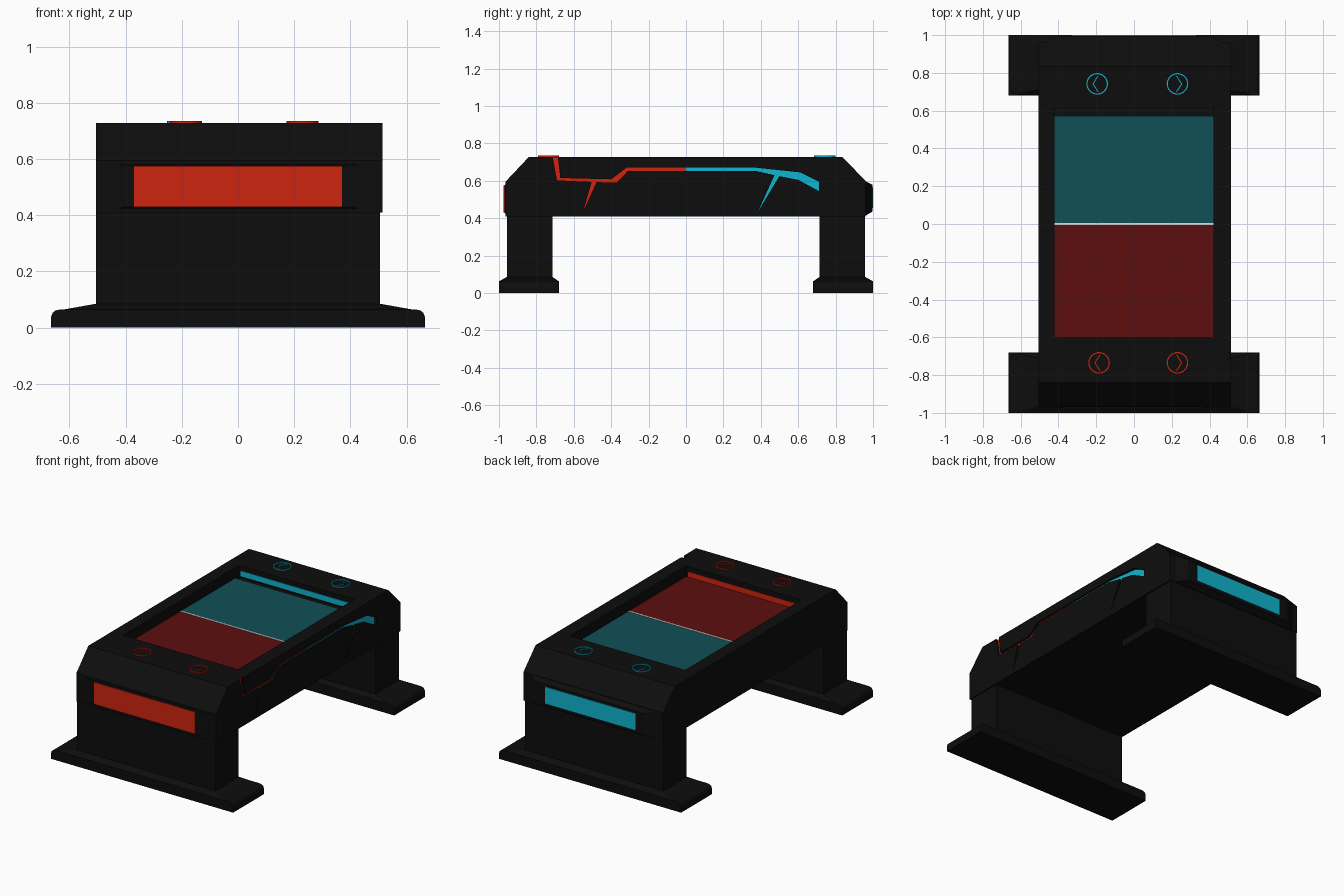
import bpy, bmesh, math
from mathutils import Vector

if "Cube" in bpy.data.objects:
    bpy.data.objects.remove(bpy.data.objects["Cube"])


def material(name, rgb):
    m = bpy.data.materials.new(name)
    m.diffuse_color = (*rgb, 1)
    m.use_nodes = True
    m.node_tree.nodes["Principled BSDF"].inputs["Base Color"].default_value = m.diffuse_color
    return m


BLACK = material("matte black", (0.004, 0.004, 0.004))
RED = material("bright red", (0.62, 0.018, 0.005))
CYAN = material("bright cyan", (0.005, 0.46, 0.62))
DARK_RED = material("dark red", (0.11, 0.0045, 0.0045))
TEAL = material("dark teal", (0.005, 0.08, 0.092))
WHITE = material("white", (0.75, 0.75, 0.75))


def make(name, bm, mat):
    bmesh.ops.recalc_face_normals(bm, faces=bm.faces)
    me = bpy.data.meshes.new(name)
    bm.to_mesh(me)
    bm.free()
    if mat:
        me.materials.append(mat)
    ob = bpy.data.objects.new(name, me)
    bpy.context.collection.objects.link(ob)
    return ob


def prism(name, pts, axis, a, b, mat):
    """Extrude a 2D outline along x, y or z between a and b."""
    place = {"x": lambda p, t: (t, p[0], p[1]),
             "y": lambda p, t: (p[0], t, p[1]),
             "z": lambda p, t: (p[0], p[1], t)}[axis]
    bm = bmesh.new()
    lo = [bm.verts.new(place(p, a)) for p in pts]
    hi = [bm.verts.new(place(p, b)) for p in pts]
    bm.faces.new(lo)
    bm.faces.new(hi)
    n = len(pts)
    for i in range(n):
        j = (i + 1) % n
        bm.faces.new((lo[i], lo[j], hi[j], hi[i]))
    return make(name, bm, mat)


def box(name, x0, x1, y0, y1, z0, z1, mat):
    return prism(name, [(x0, y0), (x1, y0), (x1, y1), (x0, y1)], "z", z0, z1, mat)


def frustum(name, lower, upper, mat):
    """Join two four-cornered loops into a tapered block."""
    bm = bmesh.new()
    lo = [bm.verts.new(p) for p in lower]
    hi = [bm.verts.new(p) for p in upper]
    bm.faces.new(lo)
    bm.faces.new(hi)
    for i in range(4):
        j = (i + 1) % 4
        bm.faces.new((lo[i], lo[j], hi[j], hi[i]))
    return make(name, bm, mat)


def rect_xy(x, y0, y1, z):
    return [(-x, y0, z), (x, y0, z), (x, y1, z), (-x, y1, z)]


def rect_xz(x, z0, z1, y):
    return [(-x, y, z0), (x, y, z0), (x, y, z1), (-x, y, z1)]


def cut(ob, cutter):
    m = ob.modifiers.new("cut", "BOOLEAN")
    m.operation = "DIFFERENCE"
    m.solver = "EXACT"
    m.object = cutter
    cutter.hide_render = True
    cutter.hide_viewport = True
    cutter.display_type = "WIRE"


# Table body with chamfered ends
body = prism("table_body", [(-0.965, 0.41), (0.96, 0.41), (0.96, 0.60), (0.835, 0.728),
                            (-0.84, 0.728), (-0.965, 0.595)], "x", -0.505, 0.514, BLACK)
cut(body, box("recess_cutter", -0.42, 0.42, -0.60, 0.61, 0.65, 0.80, BLACK))

# Playing field in the recess
box("field_red_half", -0.42, 0.42, -0.60, 0, 0.645, 0.658, DARK_RED)
box("field_teal_half", -0.42, 0.42, 0, 0.572, 0.645, 0.658, TEAL)
box("centre_line", -0.42, 0.42, -0.005, 0.005, 0.655, 0.660, WHITE)
box("red_goal_strip", -0.405, 0.405, -0.602, -0.597, 0.66, 0.695, RED)
box("cyan_goal_strip", -0.405, 0.405, 0.606, 0.612, 0.662, 0.697, CYAN)

# Legs and feet at both ends
foot_half = [(0.665, 0), (0.665, 0.04), (0.66, 0.053), (0.65, 0.061), (0.635, 0.064)]
foot_outline = foot_half + [(-x, z) for x, z in reversed(foot_half)]
for end, s in (("front", -1), ("back", 1)):
    box(end + "_leg", -0.505, 0.505, s * 0.715, s * 0.957, 0.02, 0.43, BLACK)
    prism(end + "_foot", foot_outline, "y", s * 0.68, s * 1.0, BLACK)
    frustum(end + "_foot_slope", rect_xy(0.635, s * 0.68, s * 1.0, 0.062),
            rect_xy(0.506, s * 0.712, s * 0.96, 0.085), BLACK)

# End panels: shallow at the front, raised plate at the back
frustum("front_plate", rect_xz(0.45, 0.42, 0.585, -0.96),
        rect_xz(0.40, 0.43, 0.575, -0.971), BLACK)
box("front_red_panel", -0.37, 0.37, -0.975, -0.968, 0.43, 0.575, RED)
frustum("back_plate", rect_xz(0.48, 0.41, 0.60, 0.955),
        rect_xz(0.40, 0.435, 0.58, 0.996), BLACK)
box("back_cyan_panel", -0.33, 0.33, 0.992, 1.0, 0.455, 0.565, CYAN)

# Glowing grooves cut in the right side only
grooves = [
    ("red_groove", RED, [(-0.715, 0.74), (-0.69, 0.602), (-0.40, 0.59), (-0.37, 0.59),
                         (-0.31, 0.653), (0, 0.653), (0, 0.67), (-0.318, 0.67),
                         (-0.40, 0.608), (-0.672, 0.615), (-0.685, 0.74)]),
    ("red_branch", RED, [(-0.503, 0.60), (-0.55, 0.435), (-0.475, 0.60)]),
    ("cyan_groove", CYAN, [(0, 0.653), (0.37, 0.653), (0.46, 0.633), (0.60, 0.605),
                           (0.71, 0.545), (0.71, 0.595), (0.61, 0.645), (0.375, 0.67),
                           (0, 0.67)]),
    ("cyan_branch", CYAN, [(0.475, 0.635), (0.385, 0.435), (0.502, 0.63)]),
]
for name, mat, pts in grooves:
    cut(body, prism(name + "_cutter", pts, "x", 0.498, 0.56, BLACK))
    light = [(y, min(z, 0.727)) for y, z in pts]
    prism(name + "_light", light, "x", 0.492, 0.4995, mat)


# Round buttons: thin ring with a chevron
def button(name, x, y, direction, mat):
    bm = bmesh.new()
    n = 32
    loops = []
    for r, z in ((0.057, 0.72), (0.057, 0.735), (0.051, 0.735), (0.051, 0.72)):
        loops.append([bm.verts.new((x + r * math.cos(2 * math.pi * i / n),
                                    y + r * math.sin(2 * math.pi * i / n), z))
                      for i in range(n)])
    for k in range(4):
        a, b = loops[k], loops[(k + 1) % 4]
        for i in range(n):
            j = (i + 1) % n
            bm.faces.new((a[i], a[j], b[j], b[i]))
    make(name + "_ring", bm, mat)
    d = direction
    chevron = [(0.0, 0.042), (0.006, 0.042), (0.033, 0), (0.006, -0.042),
               (0.0, -0.042), (0.027, 0)]
    prism(name + "_chevron", [(x + d * (u - 0.008), y + v) for u, v in chevron],
          "z", 0.722, 0.734, mat)


button("front_left_button", -0.185, -0.735, -1, RED)
button("front_right_button", 0.23, -0.735, 1, RED)
button("back_left_button", -0.195, 0.742, -1, CYAN)
button("back_right_button", 0.23, 0.742, 1, CYAN)
